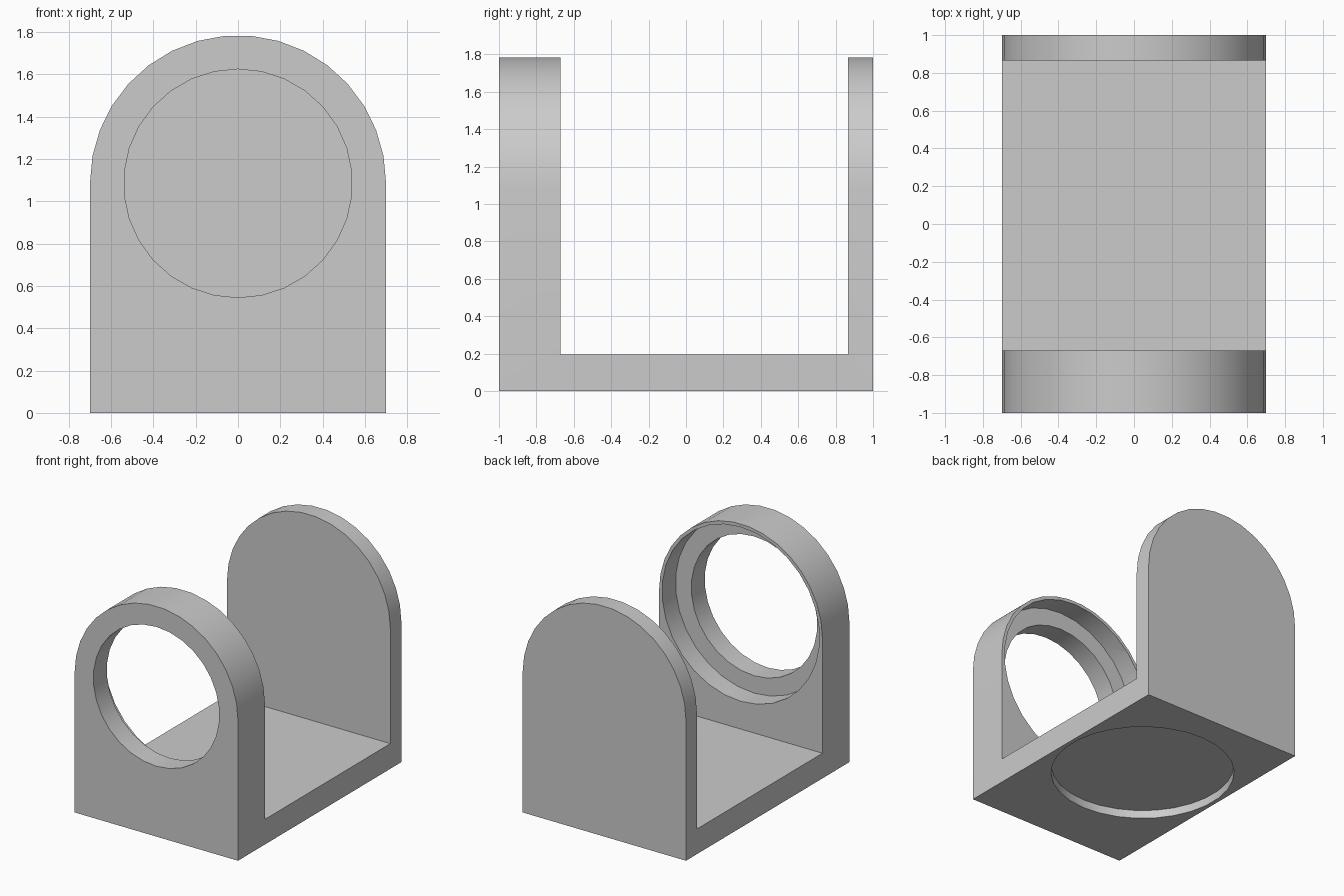
import bpy, bmesh
from math import pi, sin, cos
from mathutils import Matrix, Vector

if "Cube" in bpy.data.objects:
    bpy.data.objects.remove(bpy.data.objects["Cube"])

W, ZC = 0.70, 1.085          # half width / arch radius, arch centre height
Y_IN, Y_OUT = -0.67, 0.865   # inner faces of front and back plates
BASE = 0.195                 # base thickness


def finish(bm, name):
    bmesh.ops.recalc_face_normals(bm, faces=bm.faces)
    me = bpy.data.meshes.new(name)
    bm.to_mesh(me)
    bm.free()
    ob = bpy.data.objects.new(name, me)
    bpy.context.collection.objects.link(ob)
    return ob


def cylinder(name, r, a, b, sides=30):
    """Cylinder running from point a to point b along y or z."""
    a, b = Vector(a), Vector(b)
    turn = Matrix.Rotation(pi / 2, 4, 'X') if abs(b.y - a.y) > 1e-6 else Matrix()
    bm = bmesh.new()
    bmesh.ops.create_cone(bm, cap_ends=True, segments=sides, radius1=r, radius2=r,
                          depth=(b - a).length,
                          matrix=Matrix.Translation((a + b) / 2) @ turn)
    return finish(bm, name)


def box(name, lo, hi):
    lo, hi = Vector(lo), Vector(hi)
    bm = bmesh.new()
    bmesh.ops.create_cube(bm, size=1, matrix=Matrix.Translation((lo + hi) / 2)
                          @ Matrix.Diagonal((*(hi - lo), 1)))
    return finish(bm, name)


def cut(ob, cutter):
    cutter.hide_render = True
    mod = ob.modifiers.new("cut", 'BOOLEAN')
    mod.operation, mod.solver, mod.object = 'DIFFERENCE', 'EXACT', cutter
    bpy.context.view_layer.objects.active = ob
    bpy.ops.object.modifier_apply(modifier=mod.name)
    bpy.data.objects.remove(cutter)


# Arched block running the full length
bm = bmesh.new()
outline = [(-W, 0), (W, 0)] + [(W * cos(pi * i / 17), ZC + W * sin(pi * i / 17))
                               for i in range(18)]
face = bm.faces.new([bm.verts.new((x, -1, z)) for x, z in outline])
ext = bmesh.ops.extrude_face_region(bm, geom=[face])
bmesh.ops.translate(bm, vec=(0, 2, 0),
                    verts=[g for g in ext["geom"] if isinstance(g, bmesh.types.BMVert)])
bracket = finish(bm, "arched_bracket")

# Open space between the two plates
cut(bracket, box("gap_cutter", (-1, Y_IN, BASE), (1, Y_OUT, 2.2)))

# Stepped hole in the front plate
cut(bracket, cylinder("hole_cutter", 0.54, (0, -1.2, ZC), (0, -0.4, ZC)))
cut(bracket, cylinder("step_cutter", 0.675, (0, -0.835, ZC), (0, -0.4, ZC)))

# Shallow round recess under the base
y_mid = (Y_IN + Y_OUT) / 2
cut(bracket, cylinder("base_recess_cutter", 0.67, (0, y_mid, -0.2), (0, y_mid, 0.065)))

# Smooth curved walls, sharp edges
bpy.ops.object.select_all(action='DESELECT')
bracket.select_set(True)
bpy.context.view_layer.objects.active = bracket
bpy.ops.object.shade_smooth_by_angle(angle=pi / 6)
